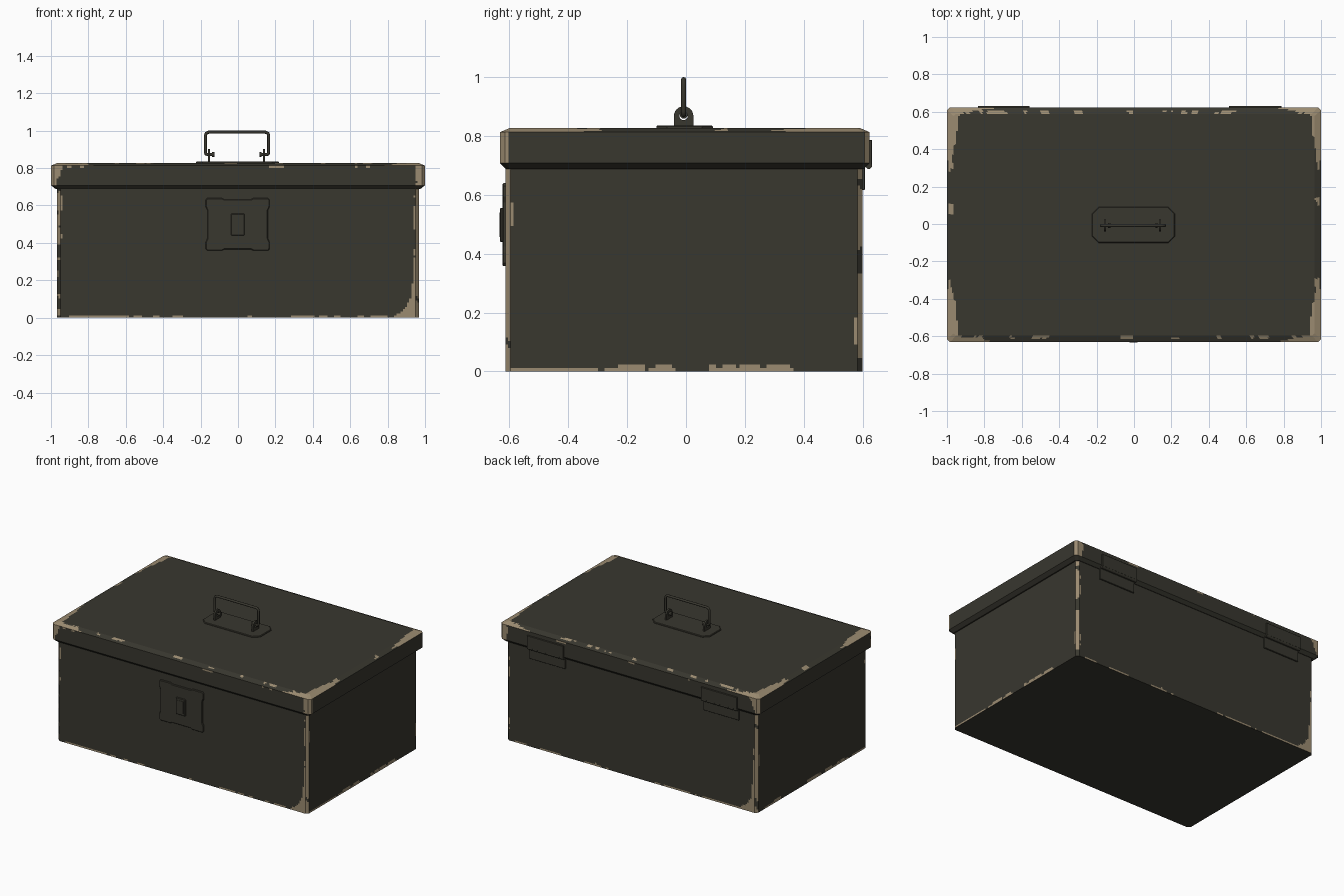
import bpy, bmesh, math
from mathutils import Vector, noise

if "Cube" in bpy.data.objects:
    bpy.data.objects.remove(bpy.data.objects["Cube"])

def material(name, rgb):
    m = bpy.data.materials.new(name)
    m.diffuse_color = (*rgb, 1)
    m.use_nodes = True
    m.node_tree.nodes["Principled BSDF"].inputs["Base Color"].default_value = m.diffuse_color
    return m

OLIVE = material("dark olive paint", (0.040, 0.038, 0.028))
TAN = material("worn tan metal", (0.33, 0.26, 0.165))
YC = -0.005          # centre line of handle parts

def finish(bm, name, mats=(OLIVE,)):
    bmesh.ops.recalc_face_normals(bm, faces=bm.faces)
    me = bpy.data.meshes.new(name)
    bm.to_mesh(me)
    bm.free()
    for m in mats:
        me.materials.append(m)
    ob = bpy.data.objects.new(name, me)
    bpy.context.collection.objects.link(ob)
    return ob

def box(name, lo, hi, bevel=0.0):
    bm = bmesh.new()
    bmesh.ops.create_cube(bm, size=1)
    for v in bm.verts:
        v.co = Vector([(a + b) / 2 + c * (b - a) for a, b, c in zip(lo, hi, v.co)])
    if bevel:
        bmesh.ops.bevel(bm, geom=bm.edges[:], offset=bevel, segments=1, affect='EDGES')
    return finish(bm, name)

def prism(name, pts, extrude, bevel=0.0):
    bm = bmesh.new()
    f = bm.faces.new([bm.verts.new(p) for p in pts])
    r = bmesh.ops.extrude_face_region(bm, geom=[f])
    top = [g for g in r['geom'] if isinstance(g, bmesh.types.BMVert)]
    bmesh.ops.translate(bm, vec=extrude, verts=top)
    if bevel:
        edges = {e for v in top for e in v.link_edges if all(w in top for w in e.verts)}
        bmesh.ops.bevel(bm, geom=list(edges), offset=bevel, segments=1, affect='EDGES')
    return finish(bm, name)

def rod(name, p, q, r, n=16):
    bm = bmesh.new()
    p, q = Vector(p), Vector(q)
    bmesh.ops.create_cone(bm, cap_ends=True, segments=n, radius1=r, radius2=r, depth=(q - p).length)
    rot = Vector((0, 0, 1)).rotation_difference(q - p)
    for v in bm.verts:
        v.co = rot @ v.co + (p + q) / 2
    ob = finish(bm, name)
    ob.data.shade_smooth()
    ob.data.set_sharp_from_angle(angle=math.radians(40))
    return ob

# Shell made of chamfered rectangles, finely gridded so a wear rule can colour it
def patch(bm, a, b, c, d, step=0.0115):
    n = max(1, round(max((b - a).length, (c - d).length) / step))
    m = max(1, round(max((d - a).length, (c - b).length) / step))
    g = [[bm.verts.new((a.lerp(b, i / n)).lerp(d.lerp(c, i / n), j / m))
          for j in range(m + 1)] for i in range(n + 1)]
    for i in range(n):
        for j in range(m):
            bm.faces.new((g[i][j], g[i + 1][j], g[i + 1][j + 1], g[i][j + 1]))

def ring(hx, y0, y1, c, z):
    return [Vector((x, y, z)) for x, y in (
        (hx, y0 + c), (hx, y1 - c), (hx - c, y1), (c - hx, y1),
        (-hx, y1 - c), (-hx, y0 + c), (c - hx, y0), (hx - c, y0))]

def shell(name, rings, worn):
    bm = bmesh.new()
    for lo, hi in zip(rings, rings[1:]):
        for i in range(8):
            j = (i + 1) % 8
            patch(bm, lo[i], lo[j], hi[j], hi[i])
    t = rings[-1]
    patch(bm, t[6], t[7], t[2], t[3])
    patch(bm, t[7], t[0], t[1], t[2])
    patch(bm, t[5], t[6], t[3], t[4])
    bm.faces.new([bm.verts.new(p) for p in reversed(rings[0])])
    bmesh.ops.remove_doubles(bm, verts=bm.verts, dist=0.0005)
    bmesh.ops.recalc_face_normals(bm, faces=bm.faces)
    for f in bm.faces:
        f.material_index = int(worn(f.calc_center_median(), f.normal))
    return finish(bm, name, (OLIVE, TAN))

def rough(p, k):
    return noise.noise(p * k + Vector((3.1, 7.7, 1.3)))

# Lid wear: broad tapering corner scuffs and sparse chips along the rims
def lid_worn(p, n):
    dx, dy = 1.0 - abs(p.x), 0.628 - abs(p.y + 0.004)
    r = rough(p, 9) * 0.5 + rough(p, 25) * 0.35
    if n.z > 0.5:
        size = 1.0 if p.x < 0 or p.y < 0 else 0.85
        if dx < size * 0.066 * (1 - (dy / 0.40) ** 1.5 if dy < 0.40 else 0) + 0.008 * r:
            return dx > 0.008 or dy < 0.28
        if dy < 0.045 * (1 - dx / 0.26) + 0.012 * r and dx < 0.26:
            return True
        return (0.008 < dx < 0.034 and r > 0.13) or (0.018 < dy < 0.038 and r > 0.16)
    if n.z < -0.3:
        return False
    if abs(n.x) > 0.3 and abs(n.y) > 0.3:
        return r > -0.35
    if abs(n.y) > 0.7:
        h = (p.z - 0.70) / 0.11
        return dx < (0.055 if p.x > 0 else 0.025 + 0.04 * h) + 0.02 * r or (p.z > 0.803 and r > 0.3)
    return dy < 0.028 + 0.02 * r and p.y < 0

# Body wear: two large bottom corner scuffs, chipped vertical corners, chipped bottom rim
def body_worn(p, n):
    if n.z < -0.5 or n.z > 0.5:
        return False
    r = rough(p, 8) * 0.5 + rough(p, 25) * 0.35
    if abs(n.x) > 0.3 and abs(n.y) > 0.3:
        return r > (-0.2 if p.x * p.y < 0 else 0.0)
    if abs(n.y) > 0.7:
        d = 0.967 - abs(p.x)
        if p.x * p.y < 0:
            w = 0.02 + 0.09 * max(0, 1 - p.z / 0.12) ** 2 + 0.035 * max(0, 1 - p.z / 0.32)
            if p.z < 0.29 and d < w + 0.015 * r:
                return True
        if d < 0.028 and r > 0.22:
            return True
        return p.z < 0.012 + 0.012 * r and r > (-0.08 if abs(p.x) > 0.3 else 0.12)
    d = 0.607 - abs(p.y + 0.007)
    return (p.z < 0.016 + 0.01 * r and r > (-0.15 if p.y < -0.2 else 0.05)) or (d < 0.028 and r > 0.3)

shell("box_body", [ring(0.967, -0.614, 0.60, 0.017, z) for z in (0, 0.70)], body_worn)
shell("lid", [ring(0.975, -0.612, 0.604, 0.014, 0.688),
              ring(1.0, -0.632, 0.624, 0.017, 0.708),
              ring(1.0, -0.632, 0.624, 0.017, 0.813),
              ring(0.964, -0.597, 0.589, 0.012, 0.828)], lid_worn)

# Lock plate with waisted outline, and its latch button
quarter = [(0.162, 0.0), (0.162, 0.075), (0.171, 0.095), (0.171, 0.131),
           (0.162, 0.141), (0.085, 0.141), (0.072, 0.134)]
right = [(x, -z) for x, z in reversed(quarter[1:])] + quarter
outline = right + [(-x, z) for x, z in reversed(right)]
prism("lock_plate", [(x - 0.002, -0.612, z + 0.499) for x, z in outline], (0, -0.012, 0), 0.004)
box("latch_button", (-0.038, -0.632, 0.44), (0.034, -0.615, 0.556), 0.003)
box("latch_slot_bar", (-0.024, -0.634, 0.456), (0.020, -0.63, 0.54))

# Handle base plate: cut-corner rectangle
hx, hy, c = 0.222, 0.096, 0.036
base = [(hx, c - hy), (hx, hy - c), (hx - c, hy), (c - hx, hy),
        (-hx, hy - c), (-hx, c - hy), (c - hx, -hy), (hx - c, -hy)]
prism("handle_plate", [(x - 0.003, y + YC, 0.824) for x, y in base], (0, 0, 0.012), 0.004)

# Pierced lugs that carry the handle
def lug(name, x):
    bm = bmesh.new()
    n, r = 24, 0.033
    def point(a, s):
        ca, sa = math.cos(a), math.sin(a)
        k = s if s < r or sa > 0 else s / max(abs(ca), abs(sa))
        return bm.verts.new((x - 0.006, YC - 0.003 + k * ca, 0.868 + k * sa * (1.1 if s == r and sa < 0 else 1)))
    angles = [2 * math.pi * i / n for i in range(n)]
    out, inn = [point(a, r) for a in angles], [point(a, 0.014) for a in angles]
    fs = [bm.faces.new((out[i], out[(i + 1) % n], inn[(i + 1) % n], inn[i])) for i in range(n)]
    e = bmesh.ops.extrude_face_region(bm, geom=fs)
    bmesh.ops.translate(bm, vec=(0.012, 0, 0), verts=[g for g in e['geom'] if isinstance(g, bmesh.types.BMVert)])
    finish(bm, name)

# Carrying handle: bent rod with inward ends
half = [(0.125, 0.872), (0.158, 0.872), (0.166, 0.875), (0.169, 0.884),
        (0.169, 0.972), (0.165, 0.986), (0.152, 0.992)]
path = half + [(-x, z) for x, z in reversed(half)]
cu = bpy.data.curves.new("handle", 'CURVE')
cu.dimensions = '3D'
cu.bevel_depth, cu.bevel_resolution, cu.use_fill_caps = 0.0085, 2, True
sp = cu.splines.new('POLY')
sp.points.add(len(path) - 1)
for pt, (x, z) in zip(sp.points, path):
    pt.co = (x - 0.005, YC - 0.003, z, 1)
cu.materials.append(OLIVE)
bpy.context.collection.objects.link(bpy.data.objects.new("handle", cu))

for side, s in (("left", -1), ("right", 1)):
    lug(side + "_lug", s * 0.147 - 0.008)
    x = s * 0.126 - 0.006
    rod(side + "_handle_stop", (x - 0.006, YC - 0.003, 0.872), (x + 0.006, YC - 0.003, 0.872), 0.013)

# Back hinges: upper leaf on lid, barrel, lower leaf on body
for side, x0, x1 in (("left", -0.835, -0.558), ("right", 0.507, 0.788)):
    box(side + "_hinge_upper_leaf", (x0, 0.615, 0.70), (x1, 0.632, 0.787), 0.002)
    box(side + "_hinge_lower_leaf", (x0, 0.59, 0.617), (x1, 0.608, 0.70), 0.002)
    rod(side + "_hinge_barrel", (x0, 0.621, 0.699), (x1, 0.621, 0.699), 0.011)
